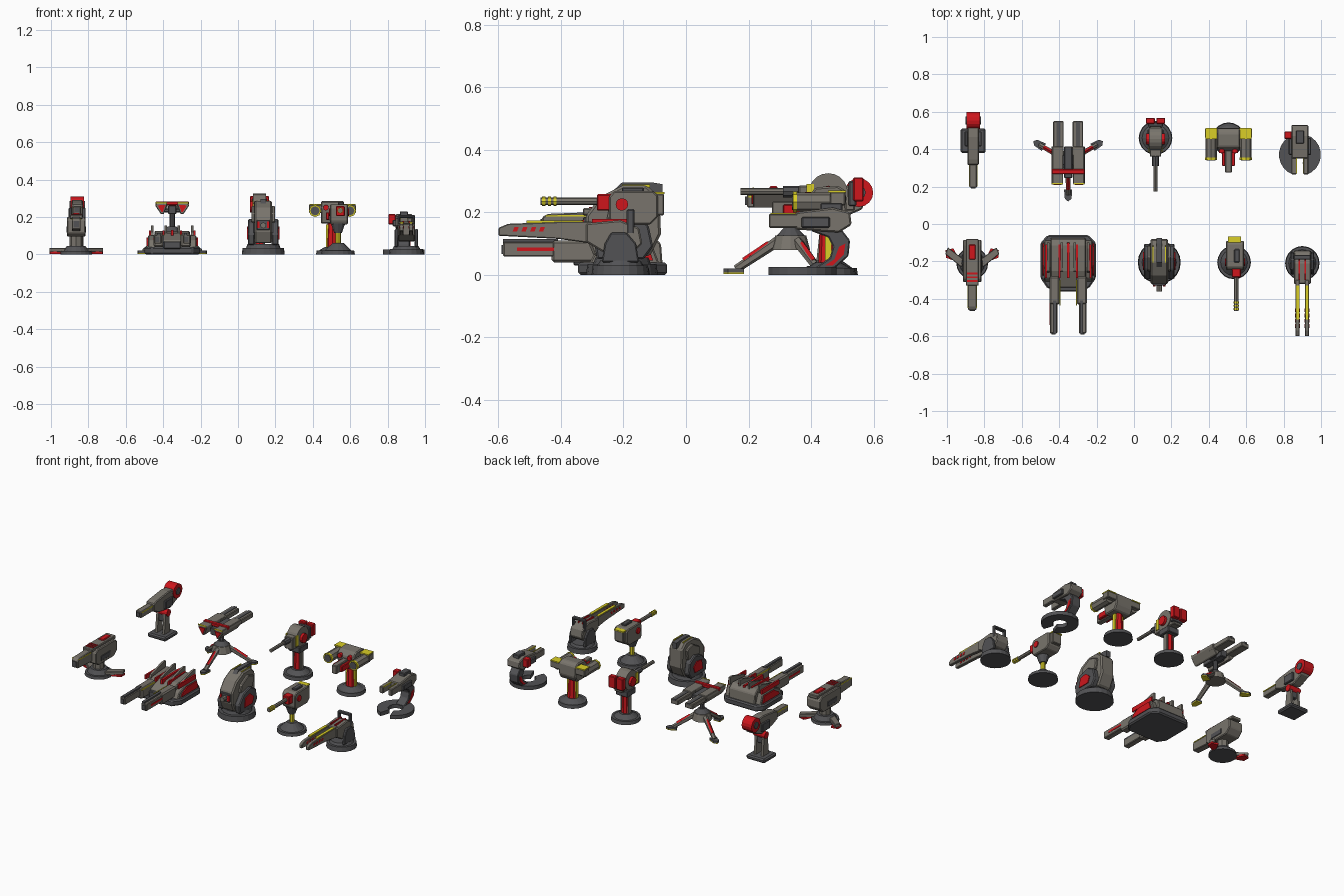
import bpy, bmesh, math
from mathutils import Vector

def material(name, rgb):
    m = bpy.data.materials.new(name)
    m.diffuse_color = (*rgb, 1)
    return m

TAN = material("warm_grey", (0.19, 0.175, 0.15))
DARK = material("dark_grey", (0.085, 0.085, 0.09))
RED = material("red", (0.62, 0.008, 0.012))
YEL = material("yellow", (0.7, 0.62, 0.02))
here = {"loc": (0, 0, 0), "name": ""}

def turret(name, x, y):
    here["loc"], here["name"] = (x, y, 0), name

def finish(bm, name, mat, mirror, bev):
    bmesh.ops.recalc_face_normals(bm, faces=bm.faces)
    me = bpy.data.meshes.new(name)
    bm.to_mesh(me)
    bm.free()
    me.materials.append(mat)
    ob = bpy.data.objects.new(here["name"] + "_" + name, me)
    ob.location = here["loc"]
    bpy.context.collection.objects.link(ob)
    if bev:
        b = ob.modifiers.new("chamfer", "BEVEL")
        b.width, b.segments = bev, 1
    if mirror:
        ob.modifiers.new("mirror", "MIRROR")
    return ob

def plate(name, pts, a, b, mat=TAN, axis="x", mirror=False, bev=0.0):
    """Extrude a 2D profile from a to b along an axis."""
    put = {"x": lambda p, t: (t, p[0], p[1]), "y": lambda p, t: (p[0], t, p[1]),
           "z": lambda p, t: (p[0], p[1], t)}[axis]
    bm = bmesh.new()
    f = bm.faces.new([bm.verts.new(put(p, a)) for p in pts])
    ext = bmesh.ops.extrude_face_region(bm, geom=[f])
    vs = [v for v in ext["geom"] if isinstance(v, bmesh.types.BMVert)]
    bmesh.ops.translate(bm, verts=vs, vec=put((0, 0), b - a))
    return finish(bm, name, mat, mirror, bev)

def box(name, x0, x1, y0, y1, z0, z1, mat=TAN, mirror=False, bev=0.004):
    return plate(name, [(y0, z0), (y1, z0), (y1, z1), (y0, z1)], x0, x1, mat, "x", mirror, bev)

def tube(name, p, q, r, mat=DARK, r2=None, n=12, mirror=False):
    p, q = Vector(p), Vector(q)
    bm = bmesh.new()
    bmesh.ops.create_cone(bm, cap_ends=True, segments=n, radius1=r,
                          radius2=r if r2 is None else r2, depth=(q - p).length)
    rot = (q - p).to_track_quat("Z", "Y").to_matrix().to_4x4()
    bm.transform(rot)
    bmesh.ops.translate(bm, verts=bm.verts, vec=(p + q) / 2)
    return finish(bm, name, mat, mirror, 0)

def disc_base(r, z1, z2, top):
    tube("base_disc", (0, 0, 0), (0, 0, z1), r, r2=r * .96, n=20)
    tube("base_cone", (0, 0, z1), (0, 0, z2), r * .8, r2=top, n=16)

# Front left: low field gun with outriggers
turret("field_gun", -.865, -.21)
disc_base(.085, .018, .045, .05)
tube("swivel", (0, 0, .04), (0, 0, .11), .035, TAN, n=8)
plate("outrigger", [(.03, .01), (.06, -.02), (.145, .05), (.13, .085)], .012, .035, TAN, "z", True, .003)
plate("outrigger_foot", [(.06, .0), (.14, .03), (.142, .07), (.1, .08)], .003, .016, RED, "z", True)
plate("body", [(-.1, .115), (-.07, .095), (.09, .095), (.125, .13), (.125, .18), (.1, .2), (-.08, .2), (-.1, .185)], -.05, .05, bev=.005)
box("roof", -.034, .034, -.12, .13, .19, .213)
plate("barrel", [(-.25, .135), (-.1, .125), (-.1, .2), (-.23, .195), (-.25, .185)], -.023, .023, bev=.004)
box("muzzle", -.014, .014, -.255, -.245, .145, .178, DARK, bev=0)
box("barrel_trim", .02, .026, -.24, -.11, .186, .191, YEL, True, 0)
box("roof_panel", -.018, .018, .02, .1, .2, .22, RED)
for y in (-.095, -.075, -.055):
    box("vent", -.028, .028, y - .005, y + .005, .2, .217, RED, bev=0)
box("side_panel", .045, .053, -.05, .05, .115, .15, DARK, True)

# Back left: post-mounted gun with round magazine
turret("magazine_gun", -.86, .445)
box("base_plate", -.067, .067, -.065, .065, 0, .028, DARK, bev=.008)
plate("leg", [(-.03, .025), (.03, .025), (.02, .16), (-.015, .16)], .018, .034, TAN, mirror=True)
box("leg_brace", -.03, .03, -.012, .015, .1, .17, DARK)
tube("pivot", (-.042, .005, .16), (.042, .005, .16), .022, RED)
plate("body", [(-.13, .215), (-.07, .19), (.04, .175), (.12, .21), (.13, .28), (.02, .29), (-.1, .275), (-.13, .265)], -.03, .03, bev=.005)
box("barrel", -.02, .02, -.25, -.12, .215, .258)
box("muzzle", -.012, .012, -.256, -.24, .224, .25, DARK, bev=0)
box("barrel_trim", .017, .023, -.245, -.13, .248, .254, YEL, True, 0)
tube("round_magazine", (-.036, .108, .263), (.036, .108, .263), .046, RED, n=16)
tube("magazine_hub", (-.041, .108, .263), (.041, .108, .263), .022, DARK)
box("cheek", .028, .045, -.03, .05, .195, .25, DARK, True)

# Front: heavy twin gun platform
turret("heavy_platform", -.352, -.2)
plate("hull", [(-.11, -.145), (.11, -.145), (.148, -.09), (.148, .1), (.11, .14), (-.11, .14), (-.148, .1), (-.148, -.09)], 0, .04, DARK, "z", bev=.008)
plate("superstructure", [(-.14, .035), (-.14, .075), (-.05, .115), (.09, .125), (.12, .1), (.125, .035)], -.095, .095, bev=.005)
plate("side_armour", [(-.11, .035), (-.09, .075), (-.03, .1), (.09, .1), (.115, .035)], .09, .13, TAN, mirror=True, bev=.005)
plate("side_panel", [(-.075, .045), (-.065, .065), (-.02, .09), (.08, .09), (.095, .045)], .12, .137, RED, mirror=True)
for x in (.028, .1):
    plate("cooling_fin", [(-.06, .1), (.1, .11), (.1, .155), (.07, .155), (-.05, .12)], x, x + .013, TAN, mirror=True)
    box("red_groove", x + .014, x + .024, -.09, .09, .1, .128, RED, True, 0)
box("centre_groove", -.007, .007, -.09, .1, .1, .13, RED, bev=0)
box("gun_housing", .045, .1, -.23, -.08, .04, .11, TAN, True, .008)
box("gun_barrel", .058, .097, -.385, -.2, .058, .105, TAN, True)
box("barrel_top", .062, .08, -.385, -.21, .1, .115, DARK, True, 0)
box("muzzle", .067, .088, -.39, -.38, .066, .095, DARK, True, 0)
box("housing_trim", .042, .047, -.235, -.1, .1, .106, YEL, True, 0)
box("barrel_stripe", .096, .099, -.34, -.22, .076, .088, RED, True, 0)
box("front_wedge", -.045, .045, -.16, -.1, .03, .07, DARK)

# Back: tripod with twin launchers
turret("tripod_launcher", -.352, .335)
tube("hub", (0, 0, .08), (0, 0, .125), .062, TAN, .05, 12)
tube("hub_dome", (0, 0, .125), (0, 0, .15), .045, DARK, .022, 12)
tube("neck", (0, 0, .14), (0, 0, .25), .014, DARK, n=8)
for k in range(3):
    a = math.radians(-90 + 120 * k)
    d, s = Vector((math.cos(a), math.sin(a), 0)), Vector((-math.sin(a), math.cos(a), 0))
    up = lambda r, z: d * r + Vector((0, 0, z))
    tube("leg", up(.04, .108), up(.175, .018), .017, TAN, .013, 6)
    tube("leg_inset", up(.07, .1), up(.15, .046), .009, RED, n=4)
    foot = [d * .15 + s * .022, d * .2 + s * .018, d * .215, d * .2 - s * .018, d * .15 - s * .022]
    plate("foot", [(p.x, p.y) for p in foot], .008, .02, DARK, "z")
    plate("foot_pad", [(p.x, p.y) for p in foot], .003, .009, YEL, "z")
box("yoke", -.06, .06, -.02, .035, .225, .245, DARK)
plate("launcher", [(.026, .27), (.045, .215), (.06, .215), (.09, .26), (.085, .278), (.03, .278)], -.12, .08, TAN, "y", True, .003)
plate("launcher_mouth", [(.036, .265), (.05, .226), (.056, .226), (.079, .262)], -.126, -.1, RED, "y", True)
box("launch_rail", .024, .08, .03, .215, .24, .272, TAN, True)
box("rail_slot", .042, .062, .06, .217, .262, .275, DARK, True, 0)
box("red_band", -.089, .089, -.068, -.042, .262, .284, RED)
box("launcher_trim", .028, .088, -.123, -.117, .273, .28, YEL, True, 0)
box("receiver", -.022, .022, -.09, .08, .215, .262, DARK)

# Front centre: hunched siege turret
turret("siege_turret", .135, -.205)
disc_base(.115, .035, .055, .085)
plate("cheek", [(-.08, .05), (.07, .05), (.1, .09), (.085, .16), (.03, .19), (-.04, .17), (-.09, .11)], .045, .082, DARK, mirror=True, bev=.006)
plate("cheek_panel", [(-.04, .08), (.04, .08), (.055, .12), (.02, .15), (-.03, .14)], .08, .087, RED, mirror=True)
plate("tower", [(-.09, .06), (.09, .06), (.125, .13), (.12, .25), (.08, .285), (.0, .285), (-.07, .25), (-.115, .19), (-.115, .12)], -.048, .048, bev=.008)
plate("side_box", [(-.05, .17), (.08, .17), (.09, .24), (.03, .26), (-.04, .22)], .044, .064, TAN, mirror=True, bev=.005)
plate("spine", [(-.06, .24), (.1, .26), (.13, .25), (.13, .29), (.1, .295), (.0, .295)], -.014, .014, DARK)
box("roof_trim", .03, .036, .0, .09, .28, .289, YEL, True, 0)
box("front_shield", -.035, .035, -.125, -.1, .13, .185, DARK)
tube("cannon", (0, -.1, .155), (0, -.155, .155), .016, TAN, n=8)
box("front_light", .02, .034, -.13, -.12, .14, .175, RED, True, 0)

# Back centre: drum-bodied gun
turret("drum_gun", .115, .46)
disc_base(.09, .022, .045, .04)
tube("post", (0, 0, .04), (0, 0, .17), .026, RED, .022, 8)
box("post_frame", .02, .03, -.018, .018, .04, .2, TAN, True)
box("cradle", -.042, .042, -.045, .045, .165, .205, DARK)
tube("drum", (-.036, -.005, .262), (.036, -.005, .262), .063, TAN, n=20)
tube("drum_cap", (-.052, -.005, .255), (.052, -.005, .255), .03, RED)
box("receiver", -.03, .03, -.1, .08, .205, .285)
tube("barrel", (0, -.09, .266), (0, -.285, .266), .011, TAN, n=8)
tube("barrel_sleeve", (0, -.08, .266), (0, -.15, .266), .018, DARK, n=8)
box("ammo_box", .004, .052, .075, .108, .235, .312, RED, True)
box("ammo_bracket", -.04, .04, .06, .085, .22, .3, DARK)
box("drum_trim", .033, .038, -.075, -.05, .22, .29, YEL, True, 0)

# Front: single autocannon on a post
turret("autocannon", .535, -.205)
disc_base(.09, .02, .06, .03)
tube("post", (0, 0, .055), (0, 0, .13), .015, YEL, n=8)
tube("collar", (0, 0, .115), (0, 0, .165), .022, DARK, .04, 10)
plate("body", [(-.03, .16), (.09, .16), (.115, .185), (.115, .255), (.1, .268), (-.025, .268), (-.042, .25), (-.042, .18)], -.042, .052, bev=.005)
box("rear_box", -.03, .035, .1, .135, .19, .26, TAN)
box("rear_trim", -.032, .037, .105, .137, .258, .265, YEL, bev=0)
tube("side_disc", (-.048, 0, .225), (.058, 0, .225), .02, RED)
box("front_block", -.012, .036, -.08, -.03, .205, .258, RED)
tube("barrel", (.012, -.06, .235), (.012, -.26, .235), .012, TAN, n=8)
for y in (-.25, -.232, -.214):
    tube("barrel_band", (.012, y - .005, .235), (.012, y + .005, .235), .0155, YEL, n=8)
box("sight", .0, .03, .0, .07, .262, .28, DARK)

# Back: triple gun with wing pods
turret("wing_pod_gun", .505, .455)
disc_base(.088, .022, .04, .04)
tube("post", (0, 0, .035), (0, 0, .17), .032, RED, .025, 8)
box("post_rib", .022, .034, -.01, .01, .04, .16, YEL, True, 0)
plate("body", [(-.05, .165), (.04, .165), (.06, .2), (.055, .27), (.03, .285), (-.04, .28), (-.065, .25)], -.062, .062, bev=.006)
box("wing", .05, .126, .005, .055, .222, .265, TAN, True)
box("wing_trim", .06, .124, .0, .057, .264, .27, YEL, True, 0)
tube("pod", (.093, -.11, .233), (.093, .03, .233), .031, TAN, n=8, mirror=True)
tube("pod_ring", (.093, -.113, .233), (.093, -.1, .233), .033, YEL, n=8, mirror=True)
tube("pod_mouth", (.093, -.116, .233), (.093, -.1, .233), .025, DARK, n=8, mirror=True)
box("centre_gun", -.018, .018, -.18, -.04, .18, .235)
box("gun_cheek", .016, .035, -.145, -.04, .185, .225, RED, True)
tube("front_lens", (.035, -.075, .25), (.035, -.055, .25), .015, RED, mirror=True)

# Front right: low twin long-barrel gun
turret("twin_long_gun", .9, -.21)
disc_base(.092, .03, .045, .065)
plate("cradle", [(-.06, .04), (.06, .04), (.05, .1), (.02, .135), (-.03, .135), (-.05, .1)], .045, .062, DARK, mirror=True, bev=.004)
plate("breech", [(-.11, .105), (-.06, .075), (.04, .07), (.07, .1), (.06, .15), (.0, .175), (-.11, .165)], -.045, .045, bev=.005)
plate("barrel", [(-.39, .125), (-.2, .115), (-.09, .1), (-.09, .17), (-.19, .17), (-.36, .163), (-.39, .15)], .014, .036, TAN, mirror=True, bev=.003)
for k in range(4):
    y = -.345 + k * .028
    plate("barrel_stripe", [(y, .138), (y + .014, .138), (y + .02, .153), (y + .006, .153)], .012, .038, RED, mirror=True)
box("barrel_trim", .016, .034, -.3, -.12, .166, .173, YEL, True, 0)
box("bracket_post", .034, .046, .02, .045, .13, .205, DARK, True)
box("bracket_bar", -.046, .046, .02, .045, .195, .21, DARK)
box("red_inset", .012, .02, -.09, .02, .16, .178, RED, True, 0)

# Back right: crescent-base gun with curved arm
turret("crescent_gun", .887, .37)
arc = [math.radians(-72 + 324 * i / 20 - 0) for i in range(21)]
ring = [(r * math.cos(a), r * math.sin(a)) for r, seq in ((.112, arc), (.045, arc[::-1])) for a in seq]
plate("crescent_base", ring, 0, .025, DARK, "z")
plate("curved_arm", [(.04, .02), (.105, .02), (.15, .06), (.155, .11), (.12, .155), (.04, .165), (.03, .14), (.085, .12), (.1, .09), (.09, .055)], -.032, .032, DARK, bev=.004)
plate("arm_panel", [(.075, .03), (.1, .03), (.135, .065), (.14, .1), (.12, .09), (.105, .05)], -.035, .035, RED)
plate("receiver", [(-.02, .145), (.12, .135), (.16, .16), (.155, .2), (.1, .215), (-.02, .2)], -.045, .045, bev=.005)
box("prong", .018, .045, -.105, .0, .15, .195, TAN, True)
box("prong_trim", .016, .02, -.1, -.01, .19, .197, YEL, True, 0)
box("sight", -.022, .022, .06, .13, .2, .23, DARK)
box("side_box", -.083, -.044, .085, .125, .16, .215, RED)
box("side_arm", .042, .06, .0, .09, .15, .185, DARK, True)
